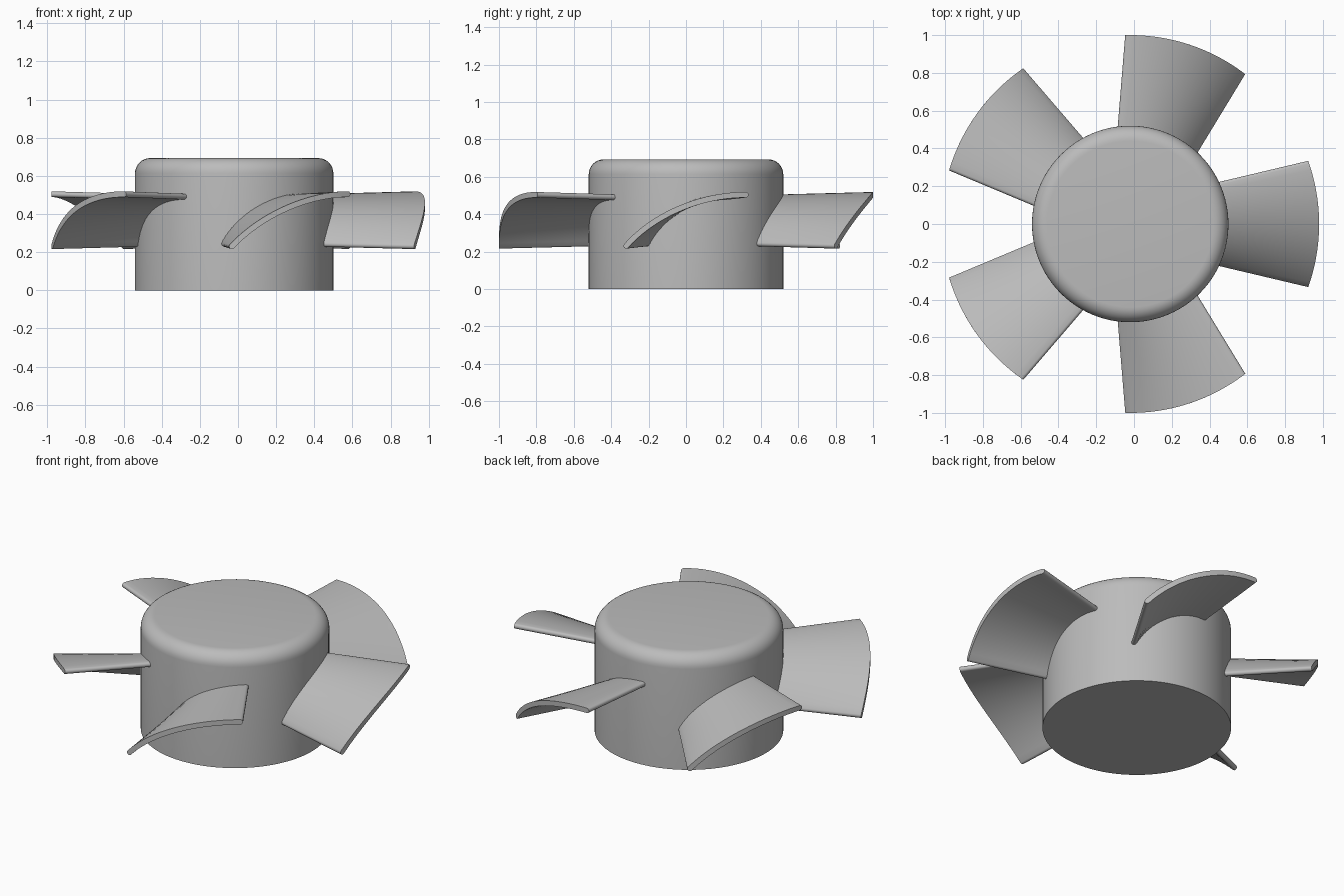
import bpy, bmesh, math
from mathutils import Vector, Matrix

cube = bpy.data.objects.get("Cube")
if cube:
    bpy.data.objects.remove(cube, do_unlink=True)

CENTRE = Vector((-0.02, 0, 0))
HUB_R, HUB_H, FILLET = 0.52, 0.693, 0.08
TIP_R, THICK, BLADES = 1.0, 0.03, 5

grey = bpy.data.materials.new("plain grey")
grey.use_nodes = True
grey.diffuse_color = (0.5, 0.5, 0.5, 1)
grey.node_tree.nodes["Principled BSDF"].inputs["Base Color"].default_value = (0.5, 0.5, 0.5, 1)


def finish(name, bm):
    bmesh.ops.recalc_face_normals(bm, faces=bm.faces)
    mesh = bpy.data.meshes.new(name)
    bm.to_mesh(mesh)
    bm.free()
    mesh.materials.append(grey)
    obj = bpy.data.objects.new(name, mesh)
    bpy.context.collection.objects.link(obj)
    bpy.ops.object.select_all(action='DESELECT')
    obj.select_set(True)
    bpy.context.view_layer.objects.active = obj
    bpy.ops.object.shade_smooth_by_angle(angle=math.radians(35))
    return obj


# Hub: cylinder with a rounded top rim
bm = bmesh.new()
bmesh.ops.create_cone(bm, cap_ends=True, segments=96, radius1=HUB_R, radius2=HUB_R, depth=HUB_H,
                      matrix=Matrix.Translation(CENTRE + Vector((0, 0, HUB_H / 2))))
rim = [e for e in bm.edges if all(v.co.z > HUB_H - 0.01 for v in e.verts)]
bmesh.ops.bevel(bm, geom=rim, offset=FILLET, segments=8, profile=0.5, affect='EDGES')
finish("hub", bm)


def section(x, steps=20, cap=6):
    """Arched blade section with rounded ends, at distance x from the axis."""
    half = 0.096 + 0.237 * x
    rise = 2 * (0.111 + 0.027 * x)
    chord = 2 * half
    arc_r = (chord ** 2 + rise ** 2) / (2 * rise)
    sweep = math.asin(chord / arc_r)
    pivot_y, pivot_z = half, 0.367 + rise / 2 - arc_r

    def on_arc(angle, offset):
        r = arc_r + offset
        return Vector((x, pivot_y - r * math.sin(angle), pivot_z + r * math.cos(angle)))

    def end_cap(angle, side):
        pts = []
        for i in range(1, cap):
            a = math.pi * i / cap
            p = on_arc(angle, side * math.cos(a) * THICK / 2)
            tangent = Vector((0, -math.cos(angle), -math.sin(angle))) * side
            pts.append(p + tangent * math.sin(a) * THICK / 2)
        return pts

    angles = [sweep * i / steps for i in range(steps + 1)]
    upper = [on_arc(a, THICK / 2) for a in angles]
    lower = [on_arc(a, -THICK / 2) for a in reversed(angles)]
    return upper + end_cap(sweep, 1) + lower + end_cap(0, -1)


def reach_tip(a, b):
    """Point on the line from a to b that lies on the tip circle."""
    low, high = 0.0, 1.0
    for _ in range(30):
        mid = (low + high) / 2
        if a.lerp(b, mid).xy.length < TIP_R:
            low = mid
        else:
            high = mid
    return a.lerp(b, low)


# Blades: lofted from inside the hub to the round tip, repeated about the axis
inner = section(0.38)
tip = [reach_tip(a, b) for a, b in zip(inner, section(1.1))]
for k in range(BLADES):
    place = Matrix.Translation(CENTRE) @ Matrix.Rotation(math.tau * k / BLADES, 4, 'Z')
    bm = bmesh.new()
    rings = [[bm.verts.new(place @ a.lerp(b, t)) for a, b in zip(inner, tip)]
             for t in (0, 0.5, 1)]
    n = len(inner)
    for r0, r1 in zip(rings, rings[1:]):
        for i in range(n):
            j = (i + 1) % n
            bm.faces.new((r0[i], r0[j], r1[j], r1[i]))
    bm.faces.new(rings[0])
    # Tip closed with strips between the upper and lower curves
    end = rings[-1]
    steps = 20
    for i in range(steps):
        bm.faces.new((end[i], end[i + 1], end[2 * steps + 5 - i], end[2 * steps + 6 - i]))
    bm.faces.new(end[steps:steps + 7])
    bm.faces.new(end[2 * steps + 6:] + [end[0]])
    finish(f"blade_{k + 1}", bm)
